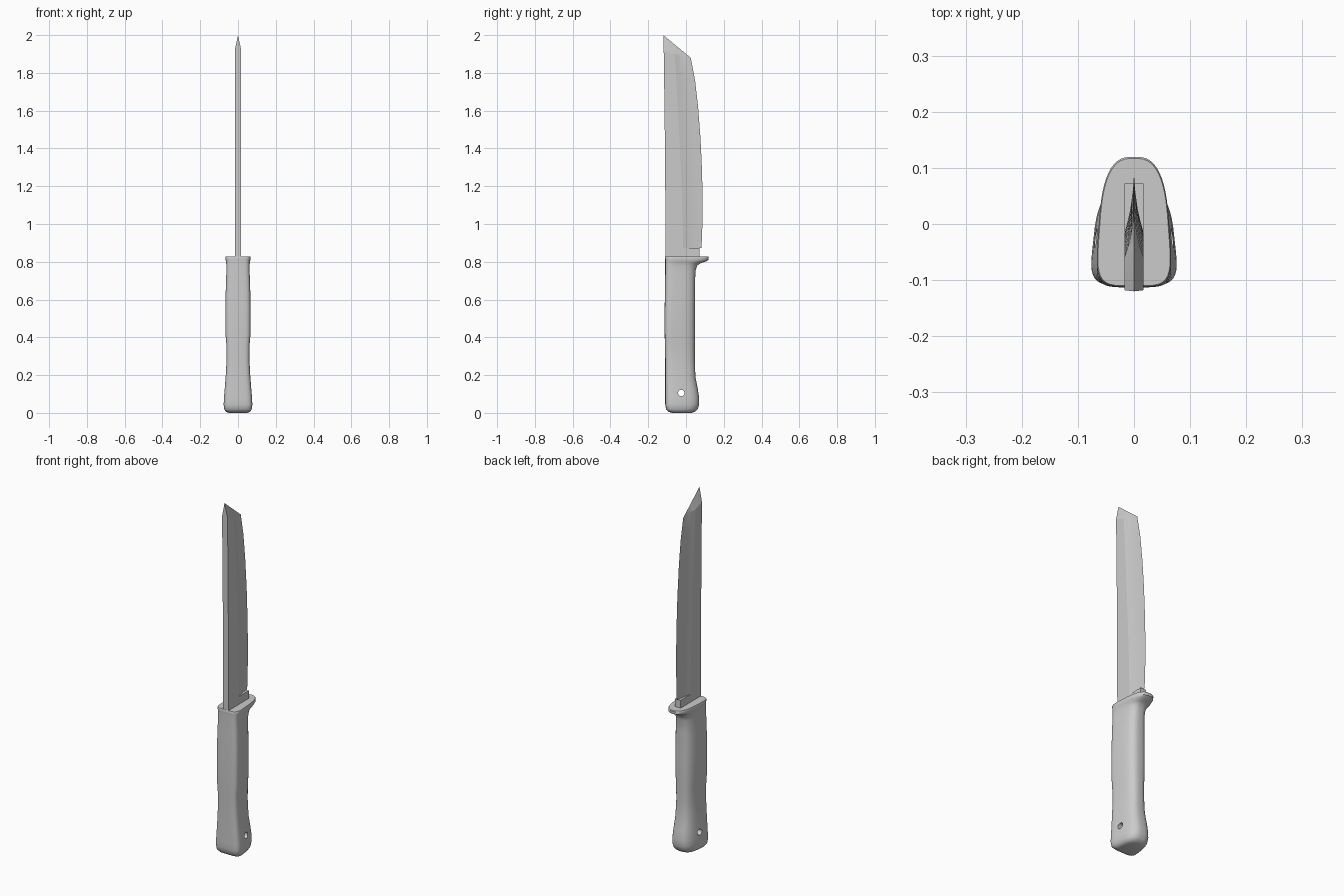
import bpy, bmesh, math

cube = bpy.data.objects.get("Cube")
if cube:
    bpy.data.objects.remove(cube, do_unlink=True)

grey = bpy.data.materials.new("plain grey")
grey.use_nodes = True
grey.diffuse_color = (0.6, 0.6, 0.6, 1)
grey.node_tree.nodes["Principled BSDF"].inputs["Base Color"].default_value = (0.6, 0.6, 0.6, 1)


def loft(name, loops):
    """Skin closed loops of equal length and cap both ends."""
    bm = bmesh.new()
    rings = [[bm.verts.new(p) for p in loop] for loop in loops]
    for a, b in zip(rings, rings[1:]):
        for i in range(len(a)):
            j = (i + 1) % len(a)
            bm.faces.new((a[i], a[j], b[j], b[i]))
    bm.faces.new(rings[0][::-1])
    bm.faces.new(rings[-1])
    bmesh.ops.remove_doubles(bm, verts=bm.verts, dist=0.0002)
    bmesh.ops.recalc_face_normals(bm, faces=bm.faces)
    mesh = bpy.data.meshes.new(name)
    bm.to_mesh(mesh)
    bm.free()
    mesh.materials.append(grey)
    obj = bpy.data.objects.new(name, mesh)
    bpy.context.collection.objects.link(obj)
    return obj


def smooth(obj, degrees):
    bpy.ops.object.select_all(action='DESELECT')
    obj.select_set(True)
    bpy.context.view_layer.objects.active = obj
    bpy.ops.object.shade_smooth_by_angle(angle=math.radians(degrees))


def grip_loop(z, front, back, half, sides=48):
    """Section with a flat front and a narrower rounded back."""
    loop = []
    for i in range(sides):
        t = 2 * math.pi * (i + 0.5) / sides
        c, s = math.cos(t), math.sin(t)
        p = 0.7 if s > 0 else 0.42
        y = math.copysign(abs(s) ** p, s)
        x = math.copysign(abs(c) ** p, c) * (1 - 0.14 * y) / 1.09
        loop.append((half * x, (front + back) / 2 + (back - front) / 2 * y, z))
    return loop


# Handle: height, front y, back y, half width
sections = [
    (0.0, -0.075, 0.03, 0.05), (0.006, -0.093, 0.048, 0.066),
    (0.02, -0.106, 0.062, 0.075), (0.045, -0.11, 0.07, 0.078),
    (0.08, -0.11, 0.07, 0.076), (0.13, -0.11, 0.062, 0.072),
    (0.19, -0.11, 0.05, 0.067), (0.28, -0.11, 0.047, 0.062),
    (0.36, -0.112, 0.047, 0.063), (0.42, -0.113, 0.048, 0.068),
    (0.56, -0.113, 0.048, 0.068), (0.68, -0.111, 0.048, 0.066),
    (0.75, -0.11, 0.05, 0.063), (0.78, -0.11, 0.06, 0.063),
    (0.793, -0.11, 0.078, 0.064), (0.802, -0.11, 0.107, 0.066),
    (0.81, -0.11, 0.119, 0.067), (0.824, -0.112, 0.12, 0.068),
    (0.828, -0.11, 0.117, 0.066),
]
handle = loft("handle", [grip_loop(*s) for s in sections])

# Cord hole through the handle
bpy.ops.mesh.primitive_cylinder_add(vertices=24, radius=0.017, depth=0.4,
                                    location=(0, -0.025, 0.105),
                                    rotation=(0, math.pi / 2, 0))
cutter = bpy.context.object
cutter.name = "hole_cutter"
cutter.hide_render = True
cutter.data.materials.append(grey)
cut = handle.modifiers.new("cord_hole", 'BOOLEAN')
cut.object = cutter
cut.operation = 'DIFFERENCE'
bpy.context.view_layer.objects.active = handle
bpy.ops.object.modifier_apply(modifier=cut.name)
bpy.data.objects.remove(cutter, do_unlink=True)
smooth(handle, 40)

# Blade: hollow ground from a ridge down to the cutting edge
THICK = 0.017


def blade_loop(spine, ridge, edge, tip=False):
    def between(a, b, f):
        return [a[k] + (b[k] - a[k]) * f for k in (0, 1)]
    side = [(THICK, spine), (THICK, ridge)]
    for f, x in ((0.2, 0.0115), (0.42, 0.0065), (0.7, 0.0025)):
        side.append((x, between(ridge, edge, f)))
    flat = 0 if tip else 1
    loop = [(x * flat, *p) for x, p in side] + [(0, *edge)]
    return loop + [(-x * flat, *p) for x, p in reversed(side)]


edge_curve = [(0.082, 0.872), (0.087, 1.0), (0.088, 1.15), (0.084, 1.3),
              (0.077, 1.45), (0.064, 1.62), (0.048, 1.76), (0.025, 1.88)]
rows = []
for y, z in edge_curve:
    f = (z - 0.872) / 1.008
    top = z + 0.04 * f ** 6
    rows.append(blade_loop((-0.109 - 0.009 * f * f, top),
                           (-0.015 - 0.045 * f ** 1.5, z + 0.02 * f ** 6), (y, z)))
rows.append(blade_loop((-0.12, 2.0), (-0.06, 1.95), (0.025, 1.88), tip=True))
blade = loft("blade", rows)
smooth(blade, 12)

# Square blade base between the handle and the ground blade
base = loft("blade_base", [[(-THICK, -0.109, z), (THICK, -0.109, z),
                            (THICK, 0.072, z), (-THICK, 0.072, z)]
                           for z in (0.8, 0.872)])
